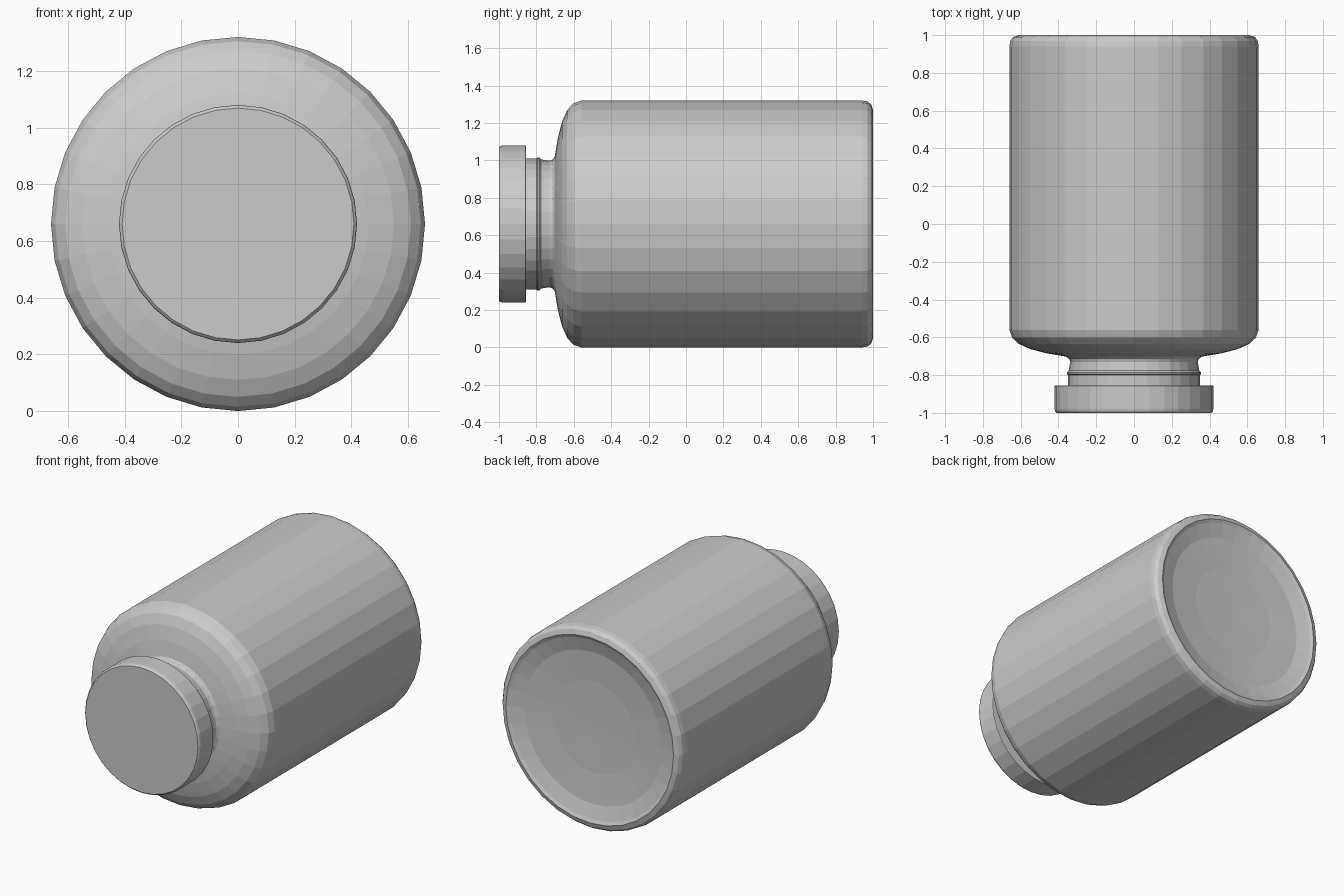
import bpy
import bmesh
from math import cos, sin, tau

SIDES = 32
AXIS_Z = 0.66

cube = bpy.data.objects.get("Cube")
if cube:
    bpy.data.objects.remove(cube, do_unlink=True)


def lathe(name, profile):
    """Revolve (radius, y) points around the lying axis; zero radius closes an end."""
    bm = bmesh.new()
    rings = []
    for r, y in profile:
        count = SIDES if r > 0 else 1
        rings.append([bm.verts.new((r * sin(tau * i / SIDES), y,
                                    AXIS_Z + r * cos(tau * i / SIDES)))
                      for i in range(count)])
    for a, b in zip(rings, rings[1:]):
        for i in range(SIDES):
            j = (i + 1) % SIDES
            corners = [a[i % len(a)], a[j % len(a)], b[j % len(b)], b[i % len(b)]]
            bm.faces.new(list(dict.fromkeys(corners)))
    bmesh.ops.recalc_face_normals(bm, faces=bm.faces)
    mesh = bpy.data.meshes.new(name)
    bm.to_mesh(mesh)
    bm.free()
    obj = bpy.data.objects.new(name, mesh)
    bpy.context.collection.objects.link(obj)
    return obj


# Bottle: neck with a bead, rounded shoulder, straight wall, dished base
neck = [(0, -0.9), (0.35, -0.9), (0.35, -0.8), (0.356, -0.795),
        (0.356, -0.785), (0.345, -0.775), (0.338, -0.73), (0.343, -0.715)]
shoulder = [(0.36, -0.702), (0.46, -0.685), (0.55, -0.662),
            (0.61, -0.635), (0.645, -0.602), (0.66, -0.56)]
base = [(0.66, 0.94), (0.655, 0.97), (0.64, 0.99), (0.61, 1.0),
        (0.59, 0.99), (0.5, 0.965), (0.3, 0.95), (0, 0.945)]
lathe("bottle", neck + shoulder + base)

# Screw cap with softened rims
lathe("cap", [(0, -1.0), (0.409, -1.0), (0.417, -0.992), (0.42, -0.98),
              (0.42, -0.857), (0.417, -0.855), (0.34, -0.855), (0, -0.855)])
